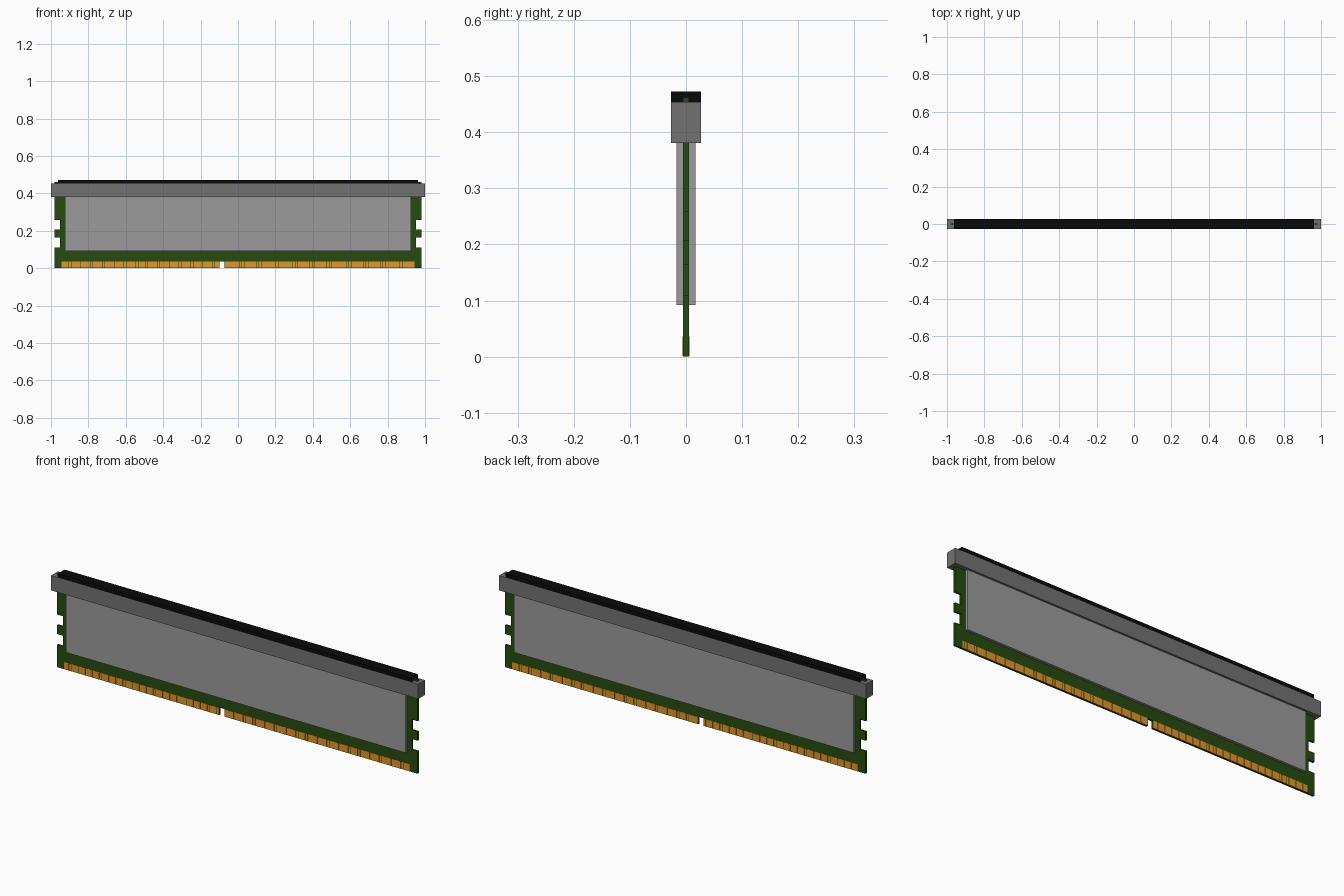
import bpy, bmesh

if "Cube" in bpy.data.objects:
    bpy.data.objects.remove(bpy.data.objects["Cube"])


def material(name, rgb):
    m = bpy.data.materials.new(name)
    m.diffuse_color = (*rgb, 1)
    m.use_nodes = True
    m.node_tree.nodes["Principled BSDF"].inputs["Base Color"].default_value = m.diffuse_color
    return m


GREEN = material("board_green", (0.021, 0.07, 0.005))
GOLD = material("contact_gold", (0.75, 0.31, 0.025))
BLACK = material("black_plastic", (0.003, 0.003, 0.003))
LIGHT = material("plate_grey", (0.33, 0.33, 0.33))
DARK = material("bar_grey", (0.17, 0.17, 0.17))


def finish(name, bm, mat):
    bmesh.ops.recalc_face_normals(bm, faces=bm.faces)
    me = bpy.data.meshes.new(name)
    bm.to_mesh(me)
    bm.free()
    me.materials.append(mat)
    ob = bpy.data.objects.new(name, me)
    bpy.context.collection.objects.link(ob)
    return ob


def add_box(bm, x0, x1, y0, y1, z0, z1):
    verts = bmesh.ops.create_cube(bm, size=1)["verts"]
    for v in verts:
        v.co = (x1 if v.co.x > 0 else x0,
                y1 if v.co.y > 0 else y0,
                z1 if v.co.z > 0 else z0)


def box(name, mat, *dims):
    bm = bmesh.new()
    add_box(bm, *dims)
    return finish(name, bm, mat)


# Circuit board: outline with side notches and key slot, extruded
T = 0.005
W, N = 0.982, 0.951
KEY0, KEY1, KEY_TOP = -0.099, -0.071, 0.037
side = [(W, 0), (W, 0.11), (N, 0.11), (N, 0.163), (W, 0.163),
        (W, 0.207), (N, 0.207), (N, 0.259), (W, 0.259), (W, 0.462)]
outline = side + [(-x, z) for x, z in reversed(side)]
outline += [(KEY0, 0), (KEY0, KEY_TOP), (KEY1, KEY_TOP), (KEY1, 0)]
bm = bmesh.new()
face = bm.faces.new([bm.verts.new((x, -T, z)) for x, z in outline])
ext = bmesh.ops.extrude_face_region(bm, geom=[face])["geom"]
for v in ext:
    if isinstance(v, bmesh.types.BMVert):
        v.co.y = T
finish("circuit_board", bm, GREEN)

# Gold edge contacts on both faces, either side of the key slot
for label, s in (("front", -1), ("back", 1)):
    bm = bmesh.new()
    for x0, x1, count in ((-0.943, KEY0, 66), (KEY1, 0.943, 78)):
        pitch = (x1 - x0) / count
        for i in range(count):
            a = x0 + (i + 0.04) * pitch
            y = sorted((s * T, s * (T + 0.001)))
            add_box(bm, a, a + pitch * 0.92, *y, 0.001, 0.036)
    finish(label + "_contacts", bm, GOLD)

    # Heat spreader plate on the same face
    box(label + "_heat_spreader", LIGHT, -0.925, 0.925,
        *sorted((s * T, s * 0.017)), 0.092, 0.385)

# Top bar clamping the board, with black strip above
box("top_bar", DARK, -1, 1, -0.0265, 0.0265, 0.381, 0.454)
box("light_strip", BLACK, -0.963, 0.963, -0.0265, 0.0265, 0.454, 0.473)
